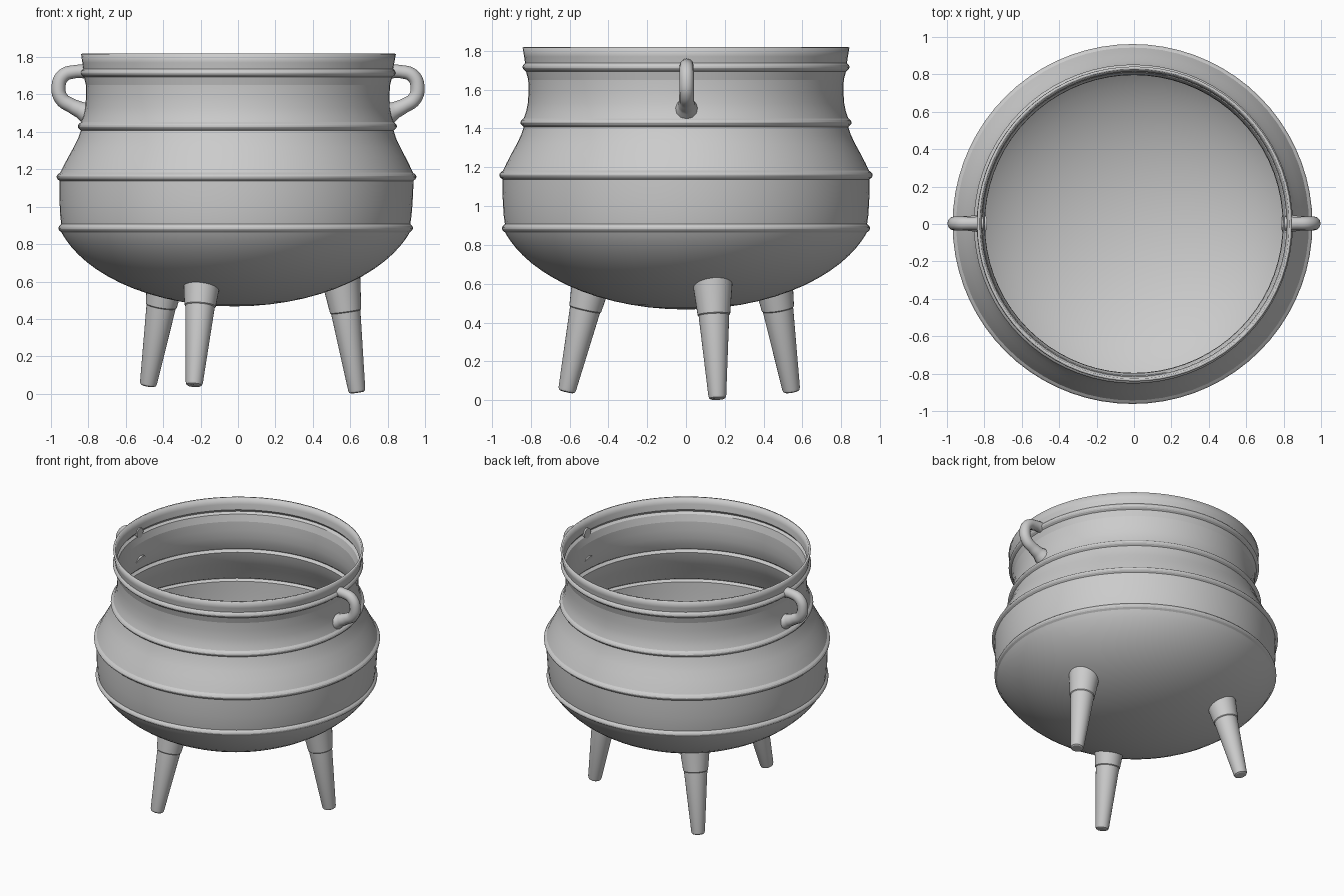
import bpy, bmesh
from math import sin, cos, pi, sqrt, radians
from mathutils import Vector
from mathutils.bvhtree import BVHTree

if "Cube" in bpy.data.objects:
    bpy.data.objects.remove(bpy.data.objects["Cube"])


def lathe(profile, sides, place):
    """Spin (radius, height) points; place(x, y, h) maps them to space."""
    bm = bmesh.new()
    rings = [[bm.verts.new(place(r * cos(2 * pi * k / sides), r * sin(2 * pi * k / sides), h))
              for k in range(sides)] for r, h in profile]
    for a, b in zip(rings, rings[1:]):
        for k in range(sides):
            n = (k + 1) % sides
            bm.faces.new((a[k], a[n], b[n], b[k]))
    return bm, rings


def finish(bm, name):
    bmesh.ops.remove_doubles(bm, verts=bm.verts, dist=1e-5)
    me = bpy.data.meshes.new(name)
    bm.to_mesh(me)
    ob = bpy.data.objects.new(name, me)
    bpy.context.collection.objects.link(ob)
    return ob


def smooth(ob, angle):
    bpy.ops.object.select_all(action='DESELECT')
    ob.select_set(True)
    bpy.context.view_layer.objects.active = ob
    bpy.ops.object.shade_smooth_by_angle(angle=radians(angle))


def rib(z, r0, r1, peak, half=0.022):
    """Rounded raised band between radii r0 (below) and r1 (above)."""
    return [(r0, z - half), (r0 + (peak - r0) * 0.7, z - half * 0.55), (peak, z - half * 0.15),
            (peak, z + half * 0.15), (r1 + (peak - r1) * 0.7, z + half * 0.55), (r1, z + half)]


# Pot body: rounded bottom, four ribs, pinched neck and flared lip
bowl = []
for i in range(16):
    r = 0.93 * sin(pi / 2 * i / 15 * 0.98) if i < 15 else 0.93
    bowl.append((r, 0.467 + 0.574 * (1 - sqrt(1 - (r / 0.98) ** 2))))
bowl = bowl[:-1]
profile = (bowl
           + rib(0.885, 0.931, 0.933, 0.948)
           + [(0.939, 0.95), (0.943, 1.01), (0.946, 1.08)]
           + rib(1.16, 0.946, 0.943, 0.962)
           + [(0.925, 1.22), (0.90, 1.268), (0.873, 1.318), (0.85, 1.365)]
           + rib(1.43, 0.836, 0.836, 0.853)
           + [(0.824, 1.485), (0.815, 1.53), (0.811, 1.59), (0.813, 1.65)]
           + rib(1.715, 0.824, 0.829, 0.842)
           + [(0.834, 1.77), (0.842, 1.817)])
# the body leans very slightly towards -x at the bottom
bm, _ = lathe(profile, 72, lambda x, y, z: (x + 0.0025 - 0.016 * (1.815 - z), y, z))
tree = BVHTree.FromBMesh(bm)
pot = finish(bm, "pot_body")
shell = pot.modifiers.new("wall", 'SOLIDIFY')
shell.thickness = 0.015
shell.offset = -1
smooth(pot, 12)

# Three tapered legs with collars, ends fitted to the underside of the pot
legs = {
    "front_leg": ((-0.235, -0.615, 0.043), (-0.193, -0.490, 0.6)),
    "right_leg": ((0.637, 0.162, 0.006), (0.553, 0.137, 0.6)),
    "back_leg": ((-0.481, 0.544, 0.043), (-0.389, 0.452, 0.6)),
}
leg_profile = [(0, 0), (0.034, 0), (0.042, 0.005), (0.046, 0.017), (0.079, 0.435),
               (0.084, 0.44), (0.100, 0.58)]
for name, (foot, top) in legs.items():
    foot = Vector(foot)
    axis = (Vector(top) - foot).normalized()
    u = Vector((0, 1, 0)).cross(axis).normalized()
    v = axis.cross(u)
    bm, rings = lathe(leg_profile, 32, lambda x, y, h: foot + u * x + v * y + axis * h)
    for low, high in zip(rings[-2], rings[-1]):
        way = (high.co - low.co).normalized()
        hit = tree.ray_cast(low.co - way * 0.1, way)[0]
        if hit:
            high.co = hit + way * 0.006
    smooth(finish(bm, name), 30)

# Two ear handles: bent rods that flare where they meet the neck
path = [(0.805, 1.722, 1.0), (0.87, 1.722, 0.95), (0.935, 1.70, 1.0), (0.96, 1.635, 1.02),
        (0.942, 1.575, 1.02), (0.89, 1.54, 1.05), (0.845, 1.518, 1.2), (0.808, 1.502, 1.6)]
for side, name in ((-1, "left_handle"), (1, "right_handle")):
    cu = bpy.data.curves.new(name, 'CURVE')
    cu.dimensions = '3D'
    cu.bevel_depth = 0.037
    cu.bevel_resolution = 4
    cu.resolution_u = 6
    cu.use_fill_caps = True
    sp = cu.splines.new('BEZIER')
    sp.bezier_points.add(len(path) - 1)
    for p, (x, z, r) in zip(sp.bezier_points, path):
        p.co = (side * x, 0.003, z)
        p.radius = r
        p.handle_left_type = p.handle_right_type = 'AUTO'
    ob = bpy.data.objects.new(name, cu)
    bpy.context.collection.objects.link(ob)
    bpy.ops.object.select_all(action='DESELECT')
    ob.select_set(True)
    bpy.context.view_layer.objects.active = ob
    bpy.ops.object.convert(target='MESH')
    smooth(bpy.context.object, 40)
